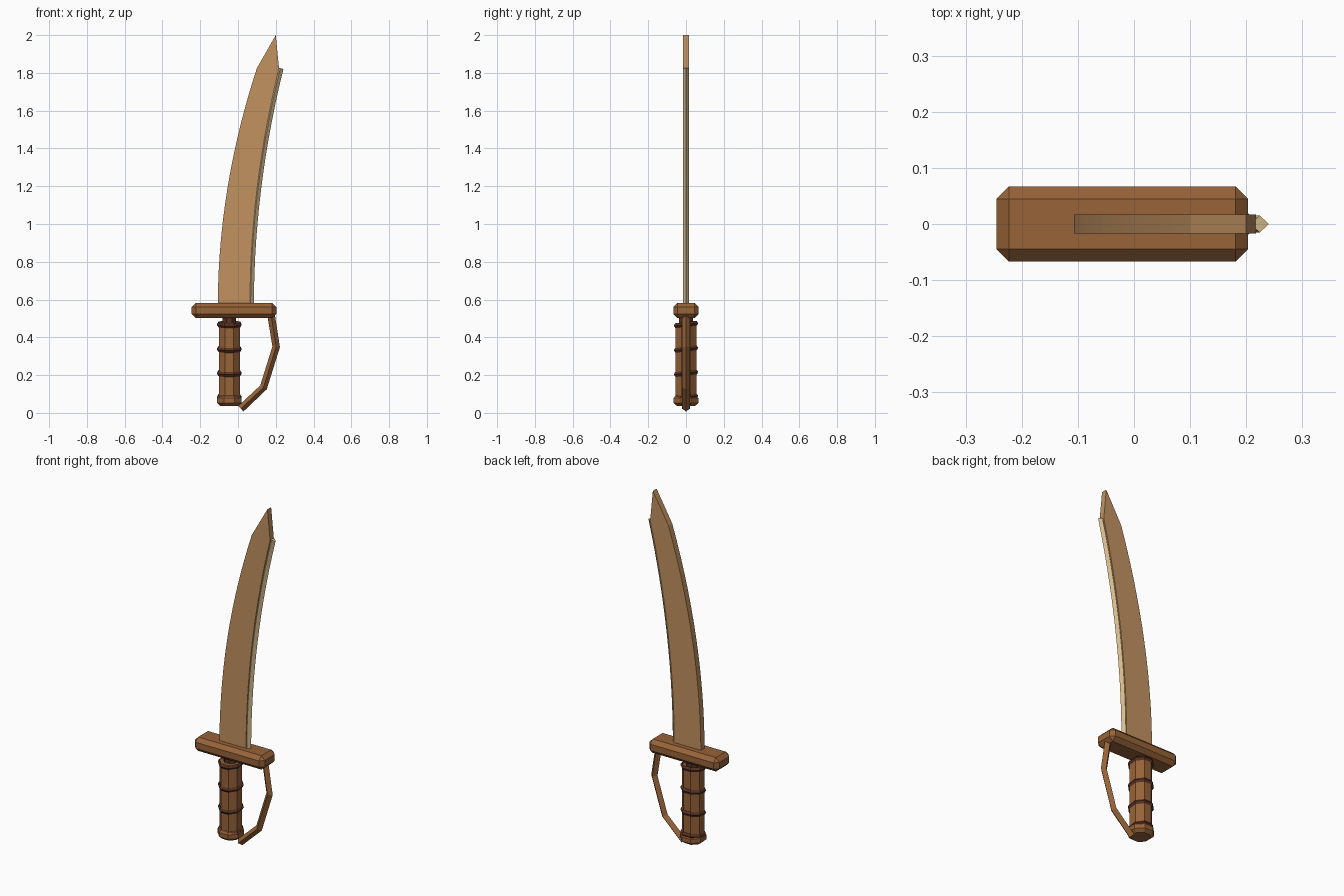
import bpy, bmesh, math
from mathutils import Vector, Matrix

cube = bpy.data.objects.get("Cube")
if cube:
    bpy.data.objects.remove(cube, do_unlink=True)


def material(name, rgb):
    m = bpy.data.materials.new(name)
    m.use_nodes = True
    m.diffuse_color = (*rgb, 1)
    m.node_tree.nodes["Principled BSDF"].inputs["Base Color"].default_value = (*rgb, 1)
    return m


blade_tan = material("blade tan", (0.54, 0.29, 0.12))
edge_cream = material("edge cream", (0.68, 0.50, 0.27))
wood = material("brown wood", (0.31, 0.125, 0.04))
dark = material("dark red brown", (0.10, 0.032, 0.018))


def finish(name, bm, mat):
    bmesh.ops.recalc_face_normals(bm, faces=bm.faces)
    mesh = bpy.data.meshes.new(name)
    bm.to_mesh(mesh)
    bm.free()
    mesh.materials.append(mat)
    ob = bpy.data.objects.new(name, mesh)
    bpy.context.collection.objects.link(ob)
    return ob


def skin(bm, rings, closed=False):
    """Join matching vertex rings; cap the ends unless closed."""
    n = len(rings[0])
    pairs = list(zip(rings, rings[1:]))
    if closed:
        pairs.append((rings[-1], rings[0]))
    else:
        bm.faces.new(rings[0])
        bm.faces.new(rings[-1])
    for a, b in pairs:
        for i in range(n):
            j = (i + 1) % n
            bm.faces.new((a[i], a[j], b[j], b[i]))


def diamond_sweep(name, path, r, ry, mat):
    """Sweep a diamond section along a path in the xz plane."""
    pts = [Vector((x, 0, z)) for x, z in path]
    bm = bmesh.new()
    rings = []
    for i, p in enumerate(pts):
        t = (pts[min(i + 1, len(pts) - 1)] - pts[max(i - 1, 0)]).normalized()
        side = Vector((t.z, 0, -t.x)) * r
        up = Vector((0, ry, 0))
        rings.append([bm.verts.new(p + o) for o in (side, up, -side, -up)])
    skin(bm, rings)
    return finish(name, bm, mat)


GRIP_X = -0.046


def lathe(name, profile, mat, closed=False, tilt=0, z=0, sides=8):
    """Faceted turned part around the grip axis, with a flat facing front."""
    bm = bmesh.new()
    rings = []
    for r, h in profile:
        angles = [math.tau * (i + 0.5) / sides for i in range(sides)]
        rings.append([bm.verts.new((r * math.cos(a), r * math.sin(a), h)) for a in angles])
    skin(bm, rings, closed)
    bm.transform(Matrix.Translation((GRIP_X, 0, z)) @ Matrix.Rotation(tilt, 4, 'X'))
    return finish(name, bm, mat)


# Curved blade: two bowed edges closed by a pointed tip
STEPS = 14
BASE, SHOULDER = 0.56, 1.825


def bow(x0, x1):
    return [(x0 + (x1 - x0) * (i / STEPS) ** 2, BASE + (SHOULDER - BASE) * i / STEPS)
            for i in range(STEPS + 1)]


spine, front = bow(-0.107, 0.10), bow(0.063, 0.217)
bm = bmesh.new()
rings = []
for (x0, z0), (x1, z1) in zip(spine, front):
    rings.append([bm.verts.new(c) for c in
                  ((x0, -0.017, z0), (x1, -0.017, z1), (x1, 0.017, z1), (x0, 0.017, z0))])
skin(bm, rings)
bmesh.ops.delete(bm, geom=[f for f in bm.faces if all(v in rings[-1] for v in f.verts)],
                 context='FACES_ONLY')
a, b, c, d = rings[-1]
tip_a, tip_d = [bm.verts.new((0.20, y, 2.0)) for y in (-0.017, 0.017)]
for f in ((a, b, tip_a), (c, d, tip_d), (a, tip_a, tip_d, d), (b, c, tip_d, tip_a)):
    bm.faces.new(f)
finish("blade", bm, blade_tan)

# Pale cutting edge running along the front of the blade
diamond_sweep("cutting_edge", bow(0.067, 0.224), 0.017, 0.015, edge_cream)

# Chamfered crossguard
bm = bmesh.new()
bmesh.ops.create_cube(bm, size=1)
bm.transform(Matrix.Translation((-0.021, 0, 0.542)) @ Matrix.Diagonal((0.448, 0.134, 0.08, 1)))
bmesh.ops.bevel(bm, geom=bm.edges[:], offset=0.022, segments=1, affect='EDGES')
finish("crossguard", bm, wood)

# Grip, neck and pommel
lathe("grip", [(0.060, 0.07), (0.060, 0.475)], wood)
lathe("grip_neck", [(0.039, 0.46), (0.039, 0.52)], dark)
lathe("pommel", [(0.052, 0.037), (0.071, 0.053), (0.071, 0.078), (0.060, 0.092)], wood)

# Slightly tilted binding rings
ring = [(0.054, 0), (0.062, 0.013), (0.070, 0), (0.062, -0.013)]
for i, z in enumerate((0.083, 0.21, 0.338, 0.468)):
    lathe(f"binding_ring_{i + 1}", ring, dark, closed=True, tilt=math.radians(7), z=z)

# Bent knuckle guard from the crossguard down to the pommel
diamond_sweep("knuckle_guard",
              [(0.175, 0.52), (0.202, 0.35), (0.135, 0.135), (0.015, 0.022)],
              0.02, 0.02, wood)
